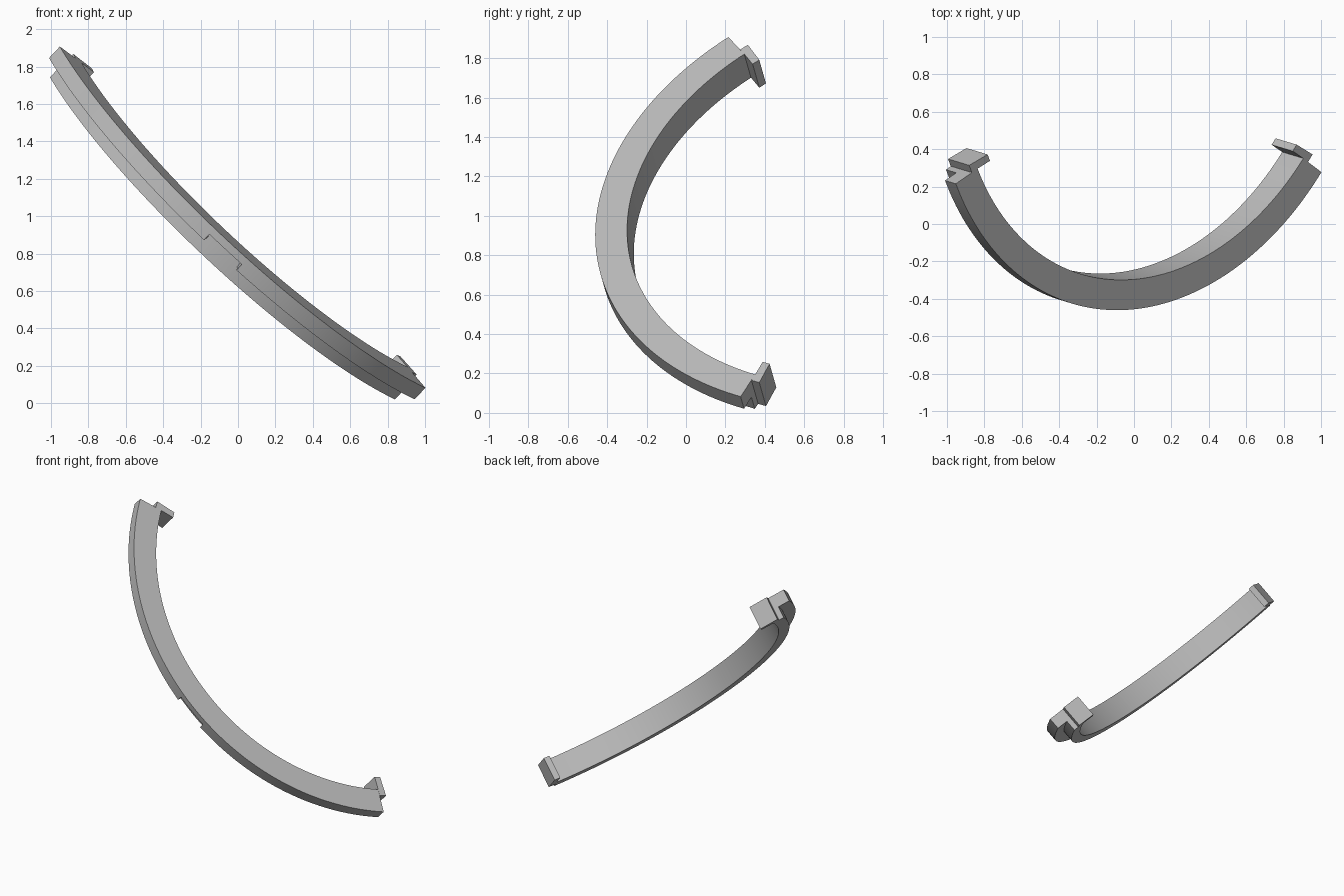
import bpy, bmesh, math
from mathutils import Vector, Matrix

if "Cube" in bpy.data.objects:
    bpy.data.objects.remove(bpy.data.objects["Cube"])

# Tilted frame of the arc: ring centre, chord direction and ring axis
CENTRE = Vector((0.132, 1.106, 1.139))
axis = Vector((0.671, -0.203, 0.712)).normalized()
chord = Vector((0.7215, 0.026, -0.692))
chord = (chord - axis * chord.dot(axis)).normalized()
bow = chord.cross(axis)
FRAME = Matrix((bow, chord, axis)).transposed().to_4x4()
FRAME.translation = CENTRE

RADIUS = 1.6           # outer radius
HALF = math.radians(56.7)
DEPTH = 0.165          # radial thickness
STEP = 0.085           # radial setback of the lower half
WIDTH = 0.168          # width along the axis
SPLIT = 0.086          # width of the outer lip
NOTCH_SPLIT = 0.043    # lip width inside the notch
NOTCH = (math.radians(-3), math.radians(5.5))
SEGMENTS = 72

grey = bpy.data.materials.new("plain_grey")
grey.use_nodes = True
grey.diffuse_color = (0.5, 0.5, 0.5, 1)
grey.node_tree.nodes["Principled BSDF"].inputs["Base Color"].default_value = (0.5, 0.5, 0.5, 1)


def finish(name, bm, smooth=False):
    bmesh.ops.remove_doubles(bm, verts=bm.verts, dist=1e-5)
    bmesh.ops.recalc_face_normals(bm, faces=bm.faces)
    bm.transform(FRAME)
    mesh = bpy.data.meshes.new(name)
    bm.to_mesh(mesh)
    bm.free()
    mesh.materials.append(grey)
    obj = bpy.data.objects.new(name, mesh)
    bpy.context.collection.objects.link(obj)
    if smooth:
        bpy.ops.object.select_all(action='DESELECT')
        obj.select_set(True)
        bpy.context.view_layer.objects.active = obj
        bpy.ops.object.shade_smooth_by_angle(angle=math.radians(30))
    return obj


def loft(bm, rings):
    """Skin a row of closed rings and cap both ends."""
    rows = [[bm.verts.new(p) for p in ring] for ring in rings]
    for a, b in zip(rows, rows[1:]):
        for i in range(len(a)):
            j = (i + 1) % len(a)
            if (a[i].co - b[i].co).length < 1e-6 and (a[j].co - b[j].co).length < 1e-6:
                continue
            bm.faces.new((a[i], a[j], b[j], b[i]))
    bm.faces.new(rows[0])
    bm.faces.new(rows[-1])


def section(angle, split):
    """Stepped cross-section; the ends lean slightly towards the middle."""
    profile = [(0, 0), (DEPTH, 0), (DEPTH, -WIDTH), (STEP, -WIDTH), (STEP, -split), (0, -split)]
    points = []
    for inset, z in profile:
        t = angle * (1 - 0.06 * inset)
        r = RADIUS - inset
        points.append((r * math.cos(t), r * math.sin(t), z))
    return points


# Curved band with a stepped outer side and a short notch in its lip
angles = [-HALF + 2 * HALF * i / SEGMENTS for i in range(SEGMENTS + 1)]
stations = [(t, NOTCH_SPLIT if NOTCH[0] < t < NOTCH[1] else SPLIT) for t in angles]
for t, splits in ((NOTCH[0], (SPLIT, NOTCH_SPLIT)), (NOTCH[1], (NOTCH_SPLIT, SPLIT))):
    at = sum(1 for s in stations if s[0] < t)
    stations[at:at] = [(t, s) for s in splits]
bm = bmesh.new()
loft(bm, [section(t, s) for t, s in stations])
finish("curved_band", bm, smooth=True)

# Hooked lugs on both ends, given as inset from the rim and overhang past the end
LUG = [(0.122, -0.01), (0.165, -0.014), (0.258, -0.026), (0.258, 0.016), (0.122, 0.038)]
for side, name in ((-1, "upper_end_lug"), (1, "lower_end_lug")):
    t = side * HALF
    out = Vector((math.cos(t), math.sin(t), 0))
    along = Vector((-math.sin(t), math.cos(t), 0)) * side
    base = [out * (RADIUS - a) + along * b for a, b in LUG]
    bm = bmesh.new()
    loft(bm, [base, [p - Vector((0, 0, WIDTH)) for p in base]])
    finish(name, bm)
